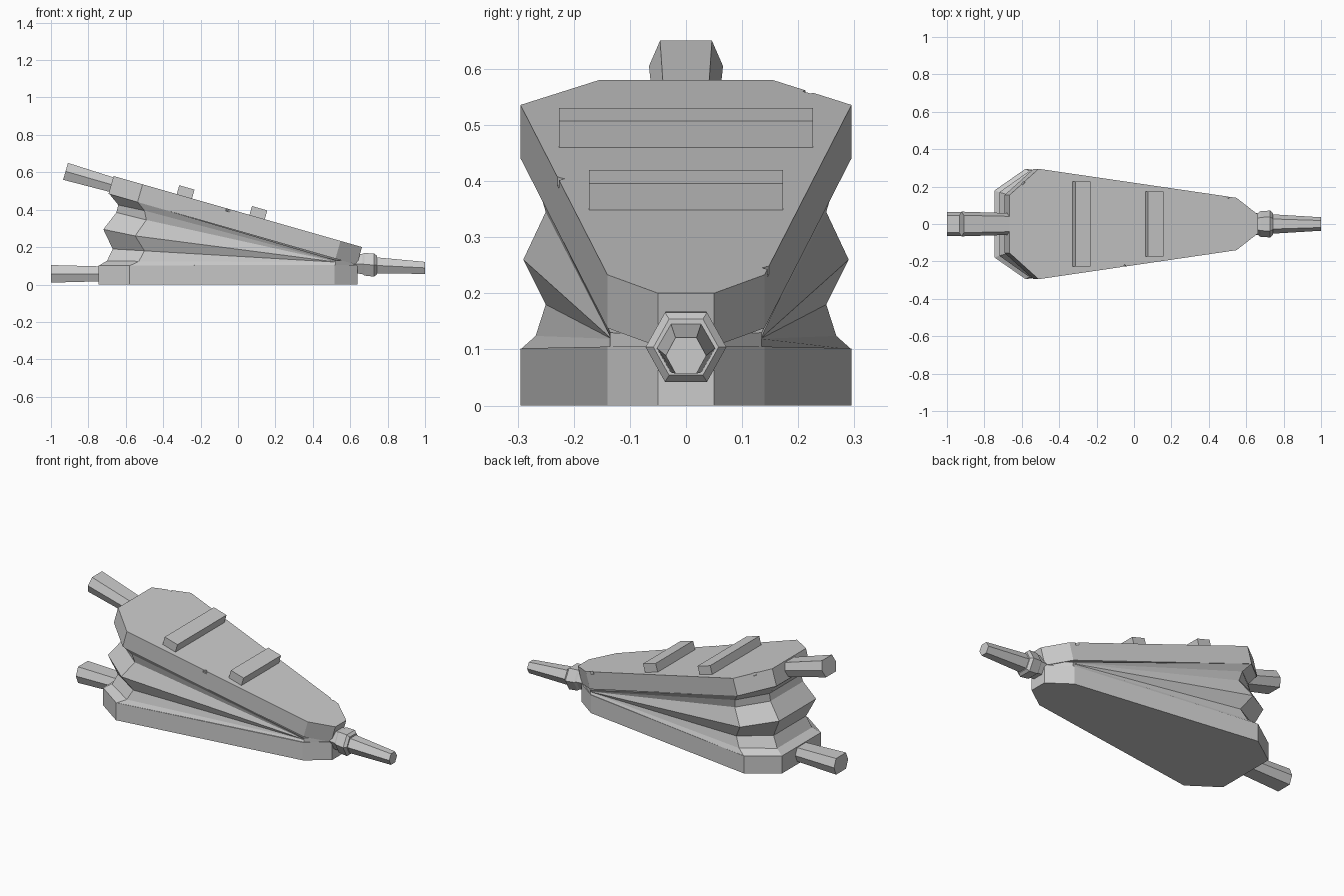
import bpy, bmesh
from math import radians, sin, cos
from mathutils import Matrix

if "Cube" in bpy.data.objects:
    bpy.data.objects.remove(bpy.data.objects["Cube"])

TILT = radians(16)


def finish(name, bm):
    bmesh.ops.recalc_face_normals(bm, faces=bm.faces)
    me = bpy.data.meshes.new(name)
    bm.to_mesh(me)
    bm.free()
    ob = bpy.data.objects.new(name, me)
    bpy.context.collection.objects.link(ob)
    return ob


def loft(name, rings):
    """Skin a stack of closed rings and cap both ends."""
    bm = bmesh.new()
    vs = [[bm.verts.new(p) for p in ring] for ring in rings]
    n = len(vs[0])
    for a, b in zip(vs, vs[1:]):
        for i in range(n):
            j = (i + 1) % n
            bm.faces.new((a[i], a[j], b[j], b[i]))
    bm.faces.new(vs[0])
    bm.faces.new(vs[-1])
    return finish(name, bm)


def mirrored(half):
    return half + [(x, -y, z) for x, y, z in reversed(half)]


def hex_bar(name, stations, flat, tilt=0.0):
    """Hexagonal bar; stations are (x, z, half width, half height)."""
    prof = [(1, 0), (flat, 1), (-flat, 1), (-1, 0), (-flat, -1), (flat, -1)]
    return loft(name, [[(x + sin(tilt) * b * h, a * w, z + cos(tilt) * b * h)
                        for a, b in prof] for x, z, w, h in stations])


def box(name, loc, size, tilt=0.0, spin=0.0):
    bm = bmesh.new()
    m = (Matrix.Translation(loc) @ Matrix.Rotation(tilt, 4, 'Y')
         @ Matrix.Rotation(spin, 4, 'Z') @ Matrix.Diagonal((*size, 1)))
    bmesh.ops.create_cube(bm, size=1, matrix=m)
    return finish(name, bm)


# lower board
plan = [(-0.745, 0.18, 0.102), (-0.58, 0.295, 0.102),
        (0.515, 0.14, 0.105), (0.64, 0.05, 0.105)]
loft("lower_board", [mirrored([(x, y, 0) for x, y, z in plan]), mirrored(plan)])

# upper board, tilted and open at the back
plan = [(-0.665, 0.155), (-0.51, 0.295), (0.548, 0.14), (0.663, 0.05)]
top = [(x, y, 0.58 - 0.286 * (x + 0.665)) for x, y in plan]
low = [(x - 0.027, y, z - 0.095) for x, y, z in top]
upper = loft("upper_board", [mirrored(low), mirrored(top)])

# chipped edges on the upper board
for i, (x, y) in enumerate([(-0.595, 0.222), (0.505, 0.15), (-0.05, -0.231)]):
    z = 0.58 - 0.286 * (x + 0.665)
    chip = box(f"chip_cutter_{i}", (x, y, z), (0.02, 0.02, 0.03), TILT, radians(45))
    chip.hide_render = True
    chip.hide_set(True)
    mod = upper.modifiers.new("chip", 'BOOLEAN')
    mod.operation = 'DIFFERENCE'
    mod.object = chip

# pleated skin: (back x, y, z), (wide x, y, z), hinge height
pleats = [((-0.745, 0.18, 0.10), (-0.58, 0.295, 0.10), 0.102),
          ((-0.70, 0.16, 0.127), (-0.53, 0.268, 0.124), 0.119),
          ((-0.67, 0.15, 0.19), (-0.50, 0.25, 0.18), 0.120),
          ((-0.72, 0.17, 0.295), (-0.55, 0.29, 0.26), 0.121),
          ((-0.65, 0.15, 0.385), (-0.49, 0.25, 0.345), 0.122),
          ((-0.64, 0.145, 0.425), (-0.50, 0.265, 0.395), 0.123),
          ((-0.69, 0.155, 0.487), (-0.537, 0.294, 0.442), 0.13)]
loft("pleated_skin", [mirrored([b, w, (0.52, 0.135, h), (0.625, 0.05, h - 0.005)])
                      for b, w, h in pleats])

# handles
hex_bar("lower_handle", [(-1.0, 0.057, 0.065, 0.047),
                         (-0.66, 0.057, 0.055, 0.038)], 0.7)
hex_bar("upper_handle", [(-0.922, 0.605, 0.066, 0.047),
                         (-0.60, 0.512, 0.056, 0.038)], 0.7, TILT)

# nozzle collar and pipe
hex_bar("nozzle_collar", [(0.58, 0.112, 0.055, 0.048), (0.665, 0.11, 0.06, 0.054),
                          (0.675, 0.108, 0.068, 0.06), (0.728, 0.104, 0.072, 0.062),
                          (0.742, 0.104, 0.058, 0.05)], 0.52)
hex_bar("nozzle_pipe", [(0.72, 0.103, 0.053, 0.044),
                        (1.0, 0.089, 0.036, 0.032)], 0.52)

# slats across the upper board
for name, x, z, w in [("rear_slat", -0.282, 0.488, 0.452),
                      ("front_slat", 0.107, 0.377, 0.345)]:
    box(name, (x, 0, z), (0.085, w, 0.064), TILT)
